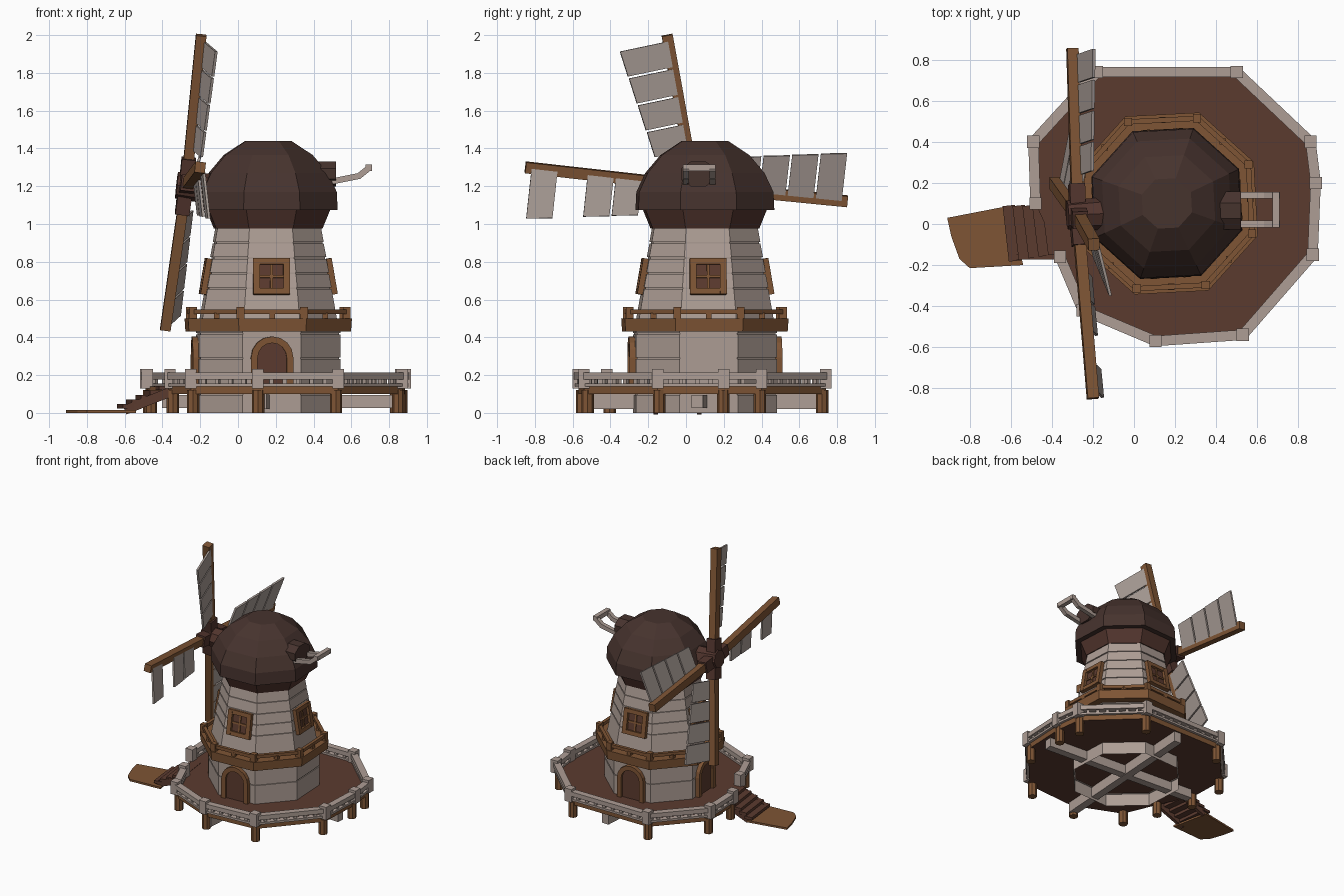
import bpy, bmesh
from math import sin, cos, pi, radians
from mathutils import Vector, Matrix

if "Cube" in bpy.data.objects:
    bpy.data.objects.remove(bpy.data.objects["Cube"], do_unlink=True)

Z = Vector((0, 0, 1))
CENTRE = Vector((0.16, 0.1, 0))
TURN = radians(25.5)          # angle of one octagon corner
FACE = radians(3)             # angle of one octagon side


def material(name, rgb):
    m = bpy.data.materials.new(name)
    m.use_nodes = True
    m.diffuse_color = (*rgb, 1)
    m.node_tree.nodes["Principled BSDF"].inputs["Base Color"].default_value = (*rgb, 1)
    return m


STONE = material("pale stone", (0.42, 0.34, 0.30))
CLOTH = material("sail cloth", (0.40, 0.34, 0.31))
WOOD = material("warm wood", (0.21, 0.09, 0.035))
DARK = material("dark planks", (0.105, 0.043, 0.028))
ROOF = material("roof brown", (0.062, 0.033, 0.027))
EAVE = material("eave brown", (0.085, 0.036, 0.027))


def finish(name, bm, *mats):
    bmesh.ops.recalc_face_normals(bm, faces=bm.faces)
    me = bpy.data.meshes.new(name)
    bm.to_mesh(me)
    bm.free()
    for m in mats:
        me.materials.append(m)
    ob = bpy.data.objects.new(name, me)
    bpy.context.collection.objects.link(ob)
    return ob


def beam(bm, a, b, w, h, up=Z):
    """Box from a to b, w across and h along up."""
    a, b = Vector(a), Vector(b)
    d = b - a
    side = d.cross(up).normalized()
    top = side.cross(d).normalized()
    m = Matrix((side * w, d, top * h)).transposed().to_4x4()
    m.translation = (a + b) / 2
    bmesh.ops.create_cube(bm, size=1, matrix=m)


def slab(bm, pts, depth):
    """Polygon pushed along depth."""
    f = bm.faces.new([bm.verts.new(p) for p in pts])
    r = bmesh.ops.extrude_face_region(bm, geom=[f], use_keep_orig=True)
    bmesh.ops.translate(bm, vec=depth, verts=[v for v in r["geom"] if isinstance(v, bmesh.types.BMVert)])


def corner(r, z, k):
    a = TURN + k * pi / 4
    return CENTRE + Vector((r * cos(a), r * sin(a), z))


def lathe(bm, profile, cap_low=False, cap_top=False, closed=False):
    """Octagonal stack of rings."""
    rings = [[bm.verts.new(corner(r, z, k)) for k in range(8)] for r, z in profile]
    pairs = list(zip(rings, rings[1:])) + ([(rings[-1], rings[0])] if closed else [])
    for lo, hi in pairs:
        for k in range(8):
            j = (k + 1) % 8
            bm.faces.new((lo[k], lo[j], hi[j], hi[k]))
    if cap_low:
        bm.faces.new(rings[0])
    if cap_top:
        bm.faces.new(rings[-1])


# Tower walls with grooved stone courses
def courses(name, z0, r0, z1, r1, joints):
    def rad(z):
        return r0 + (r1 - r0) * (z - z0) / (z1 - z0)
    prof = [(r0, z0)]
    for z in joints:
        prof += [(rad(z), z - .004), (rad(z) - .008, z - .004), (rad(z) - .008, z + .004), (rad(z), z + .004)]
    bm = bmesh.new()
    lathe(bm, prof + [(r1, z1)])
    finish(name, bm, STONE)


courses("lower_tower", 0, .405, .45, .405, (.1, .29, .42))
courses("upper_tower", .45, .395, .99, .295, (.66, .74, .82, .9))

# Gallery ring and its rail
bm = bmesh.new()
lathe(bm, [(.38, .43), (.465, .43), (.47, .5), (.36, .5)], closed=True)
for k in range(8):
    beam(bm, corner(.44, .5, k), corner(.44, .56, k), .04, .04, Vector((1, 0, 0)))
    beam(bm, corner(.44, .535, k), corner(.44, .535, k + 1), .025, .025)
    mid = (corner(.44, 0, k) + corner(.44, 0, k + 1)) / 2
    beam(bm, mid + Z * .5, mid + Z * .53, .03, .03, Vector((1, 0, 0)))
finish("gallery", bm, WOOD)

# Cap: eave skirt and faceted dome
bm = bmesh.new()
lathe(bm, [(.305, .975), (.35, 1.08)], cap_low=True)
finish("eave_skirt", bm, EAVE)
bm = bmesh.new()
lathe(bm, [(.33, 1.075), (.39, 1.075), (.385, 1.17), (.335, 1.27), (.25, 1.365), (.13, 1.44)], True, True)
finish("dome", bm, ROOF)

# Rear dormer: short octagonal block
bm = bmesh.new()
ring = [Vector((.38, .065 + .1 * cos(a), 1.265 + .072 * sin(a))) for a in (pi / 8 + i * pi / 4 for i in range(8))]
slab(bm, ring, Vector((.14, 0, 0)))
finish("rear_dormer", bm, ROOF)

# Tail loop
bm = bmesh.new()
for y in (0, .14):
    beam(bm, (.47, y, 1.22), (.645, y, 1.255), .032, .032)
    beam(bm, (.635, y, 1.25), (.70, y, 1.302), .032, .032)
beam(bm, (.692, -.016, 1.298), (.692, .156, 1.298), .035, .035)
finish("tail_loop", bm, STONE)


# Doors and windows set on the tower sides
def wall(angle, r, z, lean):
    n = Vector((cos(angle) * cos(lean), sin(angle) * cos(lean), sin(lean)))
    t = Z.cross(n).normalized()
    o = CENTRE + Vector((cos(angle) * r, sin(angle) * r, z))
    return o, t, n.cross(t), n


def arch(o, t, u, w, h):
    pts = [o - t * w, *(o + t * -w * cos(i * pi / 8) + u * (h - w + w * sin(i * pi / 8)) for i in range(9)), o + t * w]
    return pts


for side, k in (("back", 1), ("left", 2), ("front", 3)):
    o, t, u, n = wall(FACE + k * pi / 2, .365, .14, 0)
    outer, inner = arch(o, t, u, .112, .265), arch(o, t, u, .077, .23)
    bm = bmesh.new()
    for i in range(len(outer) - 1):
        slab(bm, [outer[i], outer[i + 1], inner[i + 1], inner[i]], n * .04)
    finish(side + "_door_frame", bm, WOOD)
    bm = bmesh.new()
    slab(bm, inner, n * .022)
    finish(side + "_door", bm, DARK)

for side, k in (("right", 0), ("back", 1), ("left", 2), ("front", 3)):
    o, t, u, n = wall(FACE + k * pi / 2, .318, .72, .17)
    bm = bmesh.new()
    for s in (-1, 1):
        beam(bm, o + t * .08 * s - u * .095, o + t * .08 * s + u * .095, .035, .06, n)
        beam(bm, o + u * .08 * s - t * .095, o + u * .08 * s + t * .095, .032, .056, n)
    beam(bm, o - u * .07, o + u * .07, .014, .034, n)
    beam(bm, o - t * .07, o + t * .07, .014, .034, n)
    finish(side + "_window_frame", bm, WOOD)
    bm = bmesh.new()
    beam(bm, o - u * .07, o + u * .07, .14, .018, n)
    finish(side + "_window_panes", bm, DARK)

# Deck, wood on its rim
EDGE = [(-.48, .1), (-.49, .4), (-.18, .74), (.5, .74), (.86, .4), (.885, .2),
        (.87, -.15), (.53, -.54), (.105, -.57), (-.25, -.42), (-.36, -.16)]
bm = bmesh.new()
slab(bm, [(x, y, .1) for x, y in EDGE], Z * .04)
bm.normal_update()
for f in bm.faces:
    f.material_index = 1 if abs(f.normal.z) < .5 else 0
finish("deck", bm, DARK, WOOD)

# Deck piles, pulled slightly inward
bm = bmesh.new()
for x, y in EDGE:
    p = CENTRE + (Vector((x, y, 0)) - CENTRE) * .97
    bmesh.ops.create_cone(bm, cap_ends=True, segments=8, radius1=.033, radius2=.033, depth=.12,
                          matrix=Matrix.Translation(p + Z * .06))
finish("deck_piles", bm, WOOD)

# Cross beams under the deck
bm = bmesh.new()
beam(bm, (.12, -.55, .06), (.2, .73, .06), .06, .08)
beam(bm, (-.4, .14, .06), (.86, .06, .06), .06, .07)
finish("under_beams", bm, STONE)

# Deck railing
bm = bmesh.new()
for x, y in EDGE:
    beam(bm, (x, y, .13), (x, y, .232), .06, .06, Vector((1, 0, 0)))
for a, b in zip(EDGE, EDGE[1:]):
    a, b = Vector((*a, 0)), Vector((*b, 0))
    beam(bm, a + Z * .195, b + Z * .195, .05, .035)
    beam(bm, a + Z * .147, b + Z * .147, .04, .016)
    count = int((b - a).length / .07)
    for i in range(1, count):
        p = a.lerp(b, i / count)
        beam(bm, p + Z * .14, p + Z * .19, .022, .022, b - a)
finish("deck_railing", bm, STONE)

# Stairs and landing
bm = bmesh.new()
for i in range(5):
    x, z = -.58 + i * .048, .035 + i * .024
    beam(bm, (x, -.18 + i * .008, z), (x - .03, .09, z), .06, .022)
for y in (-.16, .07):
    beam(bm, (-.6, y, .015), (-.36, y, .11), .025, .05)
finish("stairs", bm, DARK)
bm = bmesh.new()
slab(bm, [(-.91, .03, 0), (-.6, .09, 0), (-.54, -.2, 0), (-.8, -.215, 0), (-.85, -.17, 0), (-.89, -.06, 0)], Z * .015)
finish("landing", bm, WOOD)

# Hub and shaft
HUB = Vector((-.275, .045, 1.2))
AXIS = Vector((1, .045, -.11)).normalized()
TIPS = {"top": (-.195, -.1, 2.0), "front": (-.2, -.85, 1.3), "back": (-.3, .855, 1.12), "bottom": (-.385, .2, .44)}
bm = bmesh.new()
turn = AXIS.to_track_quat("Z", "Y").to_matrix().to_4x4()
bmesh.ops.create_cone(bm, cap_ends=True, segments=8, radius1=.07, radius2=.085, depth=.24,
                      matrix=Matrix.Translation(HUB + AXIS * .07) @ turn)
for tip in TIPS.values():
    u = (Vector(tip) - HUB).normalized()
    beam(bm, HUB, HUB + u * .15, .085, .075, AXIS)
finish("hub", bm, EAVE)

# Four arms with pitched sail panels
for name, tip in TIPS.items():
    u = Vector(tip) - HUB
    length = u.length
    u.normalize()
    side = (AXIS.cross(u) + AXIS * .22).normalized()
    bm = bmesh.new()
    beam(bm, HUB + u * .08, HUB + u * length, .058, .055, AXIS)
    finish(name + "_arm", bm, WOOD)
    bm = bmesh.new()
    face = u.cross(side).normalized()
    for i in range(4):
        if name == "front" and i == 2:
            continue                      # lost panel
        s = length - .62 + i * .15
        reach = .185 + i * .022
        o = HUB + u * s + AXIS * .02 - face * .007
        slab(bm, [o, o + u * .138, o + u * .138 + side * (reach + .018), o + side * reach], face * .014)
    finish(name + "_sail", bm, CLOTH)
